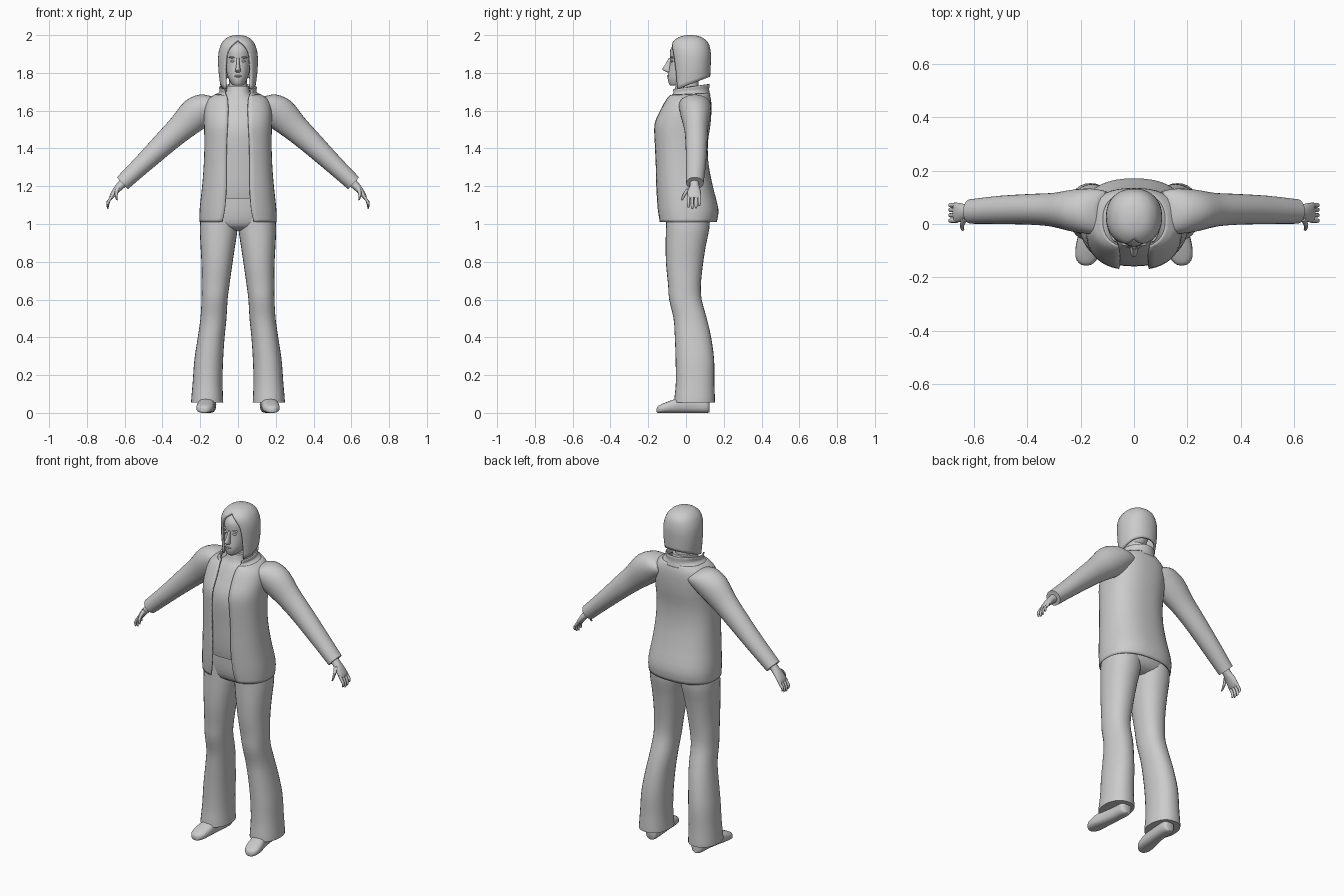
import bpy, bmesh, math
from mathutils import Vector

grey = bpy.data.materials.new("plain grey")
grey.diffuse_color = (0.6, 0.6, 0.6, 1)


def spline(rows, steps):
    """Smoothly fill in extra cross-sections between the given ones."""
    out = []
    for i in range(len(rows) - 1):
        p = [rows[max(0, min(len(rows) - 1, i + k))] for k in (-1, 0, 1, 2)]
        for s in range(steps):
            t = s / steps
            out.append([0.5 * (2 * b + (c - a) * t + (2 * a - 5 * b + 4 * c - d) * t * t
                               + (3 * b - a - 3 * c + d) * t ** 3) for a, b, c, d in zip(*p)])
    return out + [list(rows[-1])]


def finish(name, bm, mirror=False, thick=0, angle=50):
    bmesh.ops.remove_doubles(bm, verts=bm.verts, dist=0.0002)
    bmesh.ops.recalc_face_normals(bm, faces=bm.faces)
    me = bpy.data.meshes.new(name)
    bm.to_mesh(me)
    bm.free()
    me.materials.append(grey)
    ob = bpy.data.objects.new(name, me)
    bpy.context.collection.objects.link(ob)
    bpy.ops.object.select_all(action='DESELECT')
    ob.select_set(True)
    bpy.context.view_layer.objects.active = ob
    bpy.ops.object.shade_smooth_by_angle(angle=math.radians(angle))
    if mirror:
        m = ob.modifiers.new("mirror", 'MIRROR')
        m.use_mirror_merge = False
    if thick:
        s = ob.modifiers.new("thickness", 'SOLIDIFY')
        s.thickness, s.offset = thick, -1
    return ob


def loft(name, rows, u=(1, 0, 0), v=(0, 1, 0), n=28, e=2.0, steps=3, mirror=False):
    """Closed tube; rows are (x, y, z, radius along u, radius along v)."""
    u, v = Vector(u).normalized(), Vector(v).normalized()
    bm, rings = bmesh.new(), []
    for x, y, z, ru, rv in spline(rows, steps):
        ring = []
        for k in range(n):
            a = 2 * math.pi * k / n
            c, s = math.cos(a), math.sin(a)
            c = math.copysign(abs(c) ** (2 / e), c)
            s = math.copysign(abs(s) ** (2 / e), s)
            ring.append(bm.verts.new(Vector((x, y, z)) + u * c * ru + v * s * rv))
        rings.append(ring)
    for a, b in zip(rings, rings[1:]):
        for k in range(n):
            bm.faces.new((a[k], a[(k + 1) % n], b[(k + 1) % n], b[k]))
    bm.faces.new(rings[0])
    bm.faces.new(rings[-1])
    return finish(name, bm, mirror)


def wrap(name, rows, thick, n=40, e=2.0, steps=3, cap=False):
    """Shell open at the front; rows are (y, z, rx, ry, half gap, tilt)."""
    bm, rings = bmesh.new(), []
    for y, z, rx, ry, gap, tilt in spline(rows, steps):
        a0 = math.asin(min(1, (max(gap, 0) / rx) ** (e / 2)))
        ring = []
        for k in range(n + 1):
            a = a0 + (2 * math.pi - 2 * a0) * k / n
            s, c = math.sin(a), -math.cos(a)
            s = math.copysign(abs(s) ** (2 / e), s)
            c = math.copysign(abs(c) ** (2 / e), c)
            ring.append(bm.verts.new((rx * s, y + ry * c, z + tilt * c)))
        rings.append(ring)
    for a, b in zip(rings, rings[1:]):
        for k in range(n):
            bm.faces.new((a[k], a[k + 1], b[k + 1], b[k]))
    if cap:
        bm.faces.new(rings[-1][:-1])
    return finish(name, bm, thick=thick)


def blob(name, loc, size, mirror=False):
    bm = bmesh.new()
    bmesh.ops.create_uvsphere(bm, u_segments=12, v_segments=8, radius=1)
    for vert in bm.verts:
        vert.co = Vector(loc) + Vector([a * b for a, b in zip(vert.co, size)])
    return finish(name, bm, mirror)


# Open jacket with its collar
wrap("jacket", [
    (0.008, 1.01, 0.203, 0.155, 0.085, 0), (0.008, 1.08, 0.203, 0.163, 0.07, 0),
    (-0.010, 1.20, 0.190, 0.152, 0.062, 0), (-0.023, 1.32, 0.181, 0.142, 0.062, 0),
    (-0.027, 1.43, 0.178, 0.143, 0.060, 0), (-0.020, 1.53, 0.180, 0.150, 0.055, 0),
    (0.000, 1.61, 0.178, 0.135, 0.052, 0), (0.012, 1.66, 0.160, 0.120, 0.055, 0),
    (0.015, 1.688, 0.118, 0.108, 0.06, 0.005)], 0.008, e=2.4)
wrap("jacket_collar", [
    (0.015, 1.675, 0.125, 0.108, 0.058, 0.004), (0.012, 1.695, 0.092, 0.104, 0.062, 0.012),
    (0.010, 1.725, 0.094, 0.108, 0.068, 0.016)], 0.007)

# Sleeves
slant = (0.68, 0, 0.73)
loft("sleeve", [
    (0.10, 0.045, 1.635, 0.055, 0.075), (0.15, 0.047, 1.628, 0.078, 0.085),
    (0.22, 0.05, 1.585, 0.089, 0.080), (0.30, 0.053, 1.511, 0.073, 0.064),
    (0.38, 0.055, 1.437, 0.063, 0.058), (0.50, 0.053, 1.322, 0.051, 0.053),
    (0.612, 0.047, 1.216, 0.043, 0.046)], u=slant, mirror=True)

# Hands
loft("palm", [
    (0.59, 0.045, 1.235, 0.026, 0.024), (0.622, 0.045, 1.203, 0.022, 0.025),
    (0.645, 0.043, 1.178, 0.018, 0.034), (0.667, 0.043, 1.148, 0.013, 0.037),
    (0.675, 0.043, 1.135, 0.007, 0.033)], u=(0.8, 0, 0.6), n=16, mirror=True)
for i, (y, drop) in enumerate([(0.013, 0.008), (0.033, 0), (0.053, 0.004), (0.071, 0.016)]):
    loft("finger_%d" % (i + 1), [
        (0.664, y, 1.152, 0.008, 0.009), (0.682, y, 1.125, 0.008, 0.0085),
        (0.690, y, 1.10 + drop, 0.007, 0.008), (0.689, y, 1.083 + drop, 0.005, 0.006),
        (0.687, y, 1.079 + drop, 0.002, 0.002)],
        u=(0.9, 0, 0.4), n=8, steps=2, mirror=True)
loft("thumb", [
    (0.634, 0.022, 1.195, 0.012, 0.012), (0.643, 0.002, 1.172, 0.010, 0.011),
    (0.645, -0.012, 1.150, 0.008, 0.009), (0.642, -0.020, 1.130, 0.006, 0.006),
    (0.641, -0.022, 1.126, 0.002, 0.002)], u=(0.9, 0, 0.4), n=8, steps=2, mirror=True)

# Shirt with a high neck
loft("shirt", [
    (0, -0.010, 1.135, 0.172, 0.125), (0, -0.015, 1.20, 0.172, 0.130),
    (0, -0.027, 1.35, 0.165, 0.126), (0, -0.025, 1.50, 0.162, 0.132),
    (0, -0.002, 1.60, 0.155, 0.115), (0, 0.010, 1.66, 0.105, 0.098),
    (0, 0.012, 1.69, 0.068, 0.080), (0, 0.012, 1.73, 0.060, 0.068)], e=2.4)
loft("neck", [(0, 0.015, 1.68, 0.050, 0.052), (0, 0.015, 1.80, 0.048, 0.052)], n=20)

# Trousers
loft("trouser_hips", [
    (0, 0.010, 0.965, 0.10, 0.06), (0, 0.010, 0.99, 0.175, 0.105),
    (0, 0.012, 1.05, 0.188, 0.125), (0, 0.0, 1.14, 0.175, 0.118)], e=2.3)
loft("trouser_leg", [
    (0.100, 0.010, 1.06, 0.095, 0.115), (0.102, 0.009, 0.98, 0.100, 0.115),
    (0.107, -0.002, 0.88, 0.091, 0.106), (0.112, -0.008, 0.78, 0.081, 0.097),
    (0.119, -0.008, 0.68, 0.074, 0.087), (0.124, -0.003, 0.60, 0.069, 0.086),
    (0.130, 0.022, 0.50, 0.069, 0.088), (0.142, 0.037, 0.40, 0.071, 0.096),
    (0.155, 0.047, 0.28, 0.076, 0.102), (0.161, 0.048, 0.16, 0.079, 0.102),
    (0.163, 0.046, 0.08, 0.084, 0.107), (0.163, 0.045, 0.055, 0.085, 0.108)],
    e=2.2, mirror=True)

# Shoes
loft("shoe", [
    (0.150, 0.125, 0.036, 0.020, 0.032), (0.152, 0.110, 0.042, 0.036, 0.042),
    (0.155, 0.05, 0.045, 0.038, 0.045), (0.163, -0.02, 0.042, 0.041, 0.042),
    (0.172, -0.08, 0.033, 0.046, 0.033), (0.177, -0.125, 0.024, 0.042, 0.024),
    (0.179, -0.148, 0.018, 0.026, 0.018), (0.179, -0.155, 0.014, 0.010, 0.010)],
    v=(0, 0, 1), n=20, e=2.6, mirror=True)

# Head and face
loft("head", [
    (0, -0.058, 1.732, 0.020, 0.022), (0, -0.038, 1.742, 0.034, 0.052),
    (0, -0.020, 1.77, 0.050, 0.077), (0, -0.005, 1.80, 0.060, 0.089),
    (0, 0.005, 1.84, 0.067, 0.092), (0, 0.010, 1.87, 0.070, 0.094),
    (0, 0.012, 1.92, 0.070, 0.096), (0, 0.015, 1.955, 0.055, 0.075),
    (0, 0.015, 1.975, 0.025, 0.035)], n=24)
loft("nose", [
    (0, -0.078, 1.800, 0.008, 0.012), (0, -0.092, 1.808, 0.015, 0.018),
    (0, -0.101, 1.820, 0.013, 0.024), (0, -0.092, 1.845, 0.009, 0.018),
    (0, -0.080, 1.880, 0.007, 0.010)], n=12)
blob("eye", (0.028, -0.074, 1.862), (0.013, 0.008, 0.006), mirror=True)
blob("brow", (0.029, -0.073, 1.882), (0.020, 0.010, 0.005), mirror=True)
blob("upper_lip", (0, -0.091, 1.784), (0.019, 0.010, 0.005))
blob("lower_lip", (0, -0.089, 1.775), (0.015, 0.010, 0.005))

# Bobbed hair framing the face
wrap("hair", [
    (0.028, 1.742, 0.095, 0.100, 0.068, 0.038), (0.028, 1.82, 0.104, 0.103, 0.069, 0.02),
    (0.025, 1.90, 0.104, 0.107, 0.060, 0), (0.022, 1.95, 0.090, 0.100, 0.030, 0),
    (0.022, 1.977, 0.070, 0.079, 0, 0), (0.022, 1.993, 0.045, 0.050, 0, 0),
    (0.022, 2.0, 0.012, 0.014, 0, 0)], 0.012, e=2.2, cap=True)
